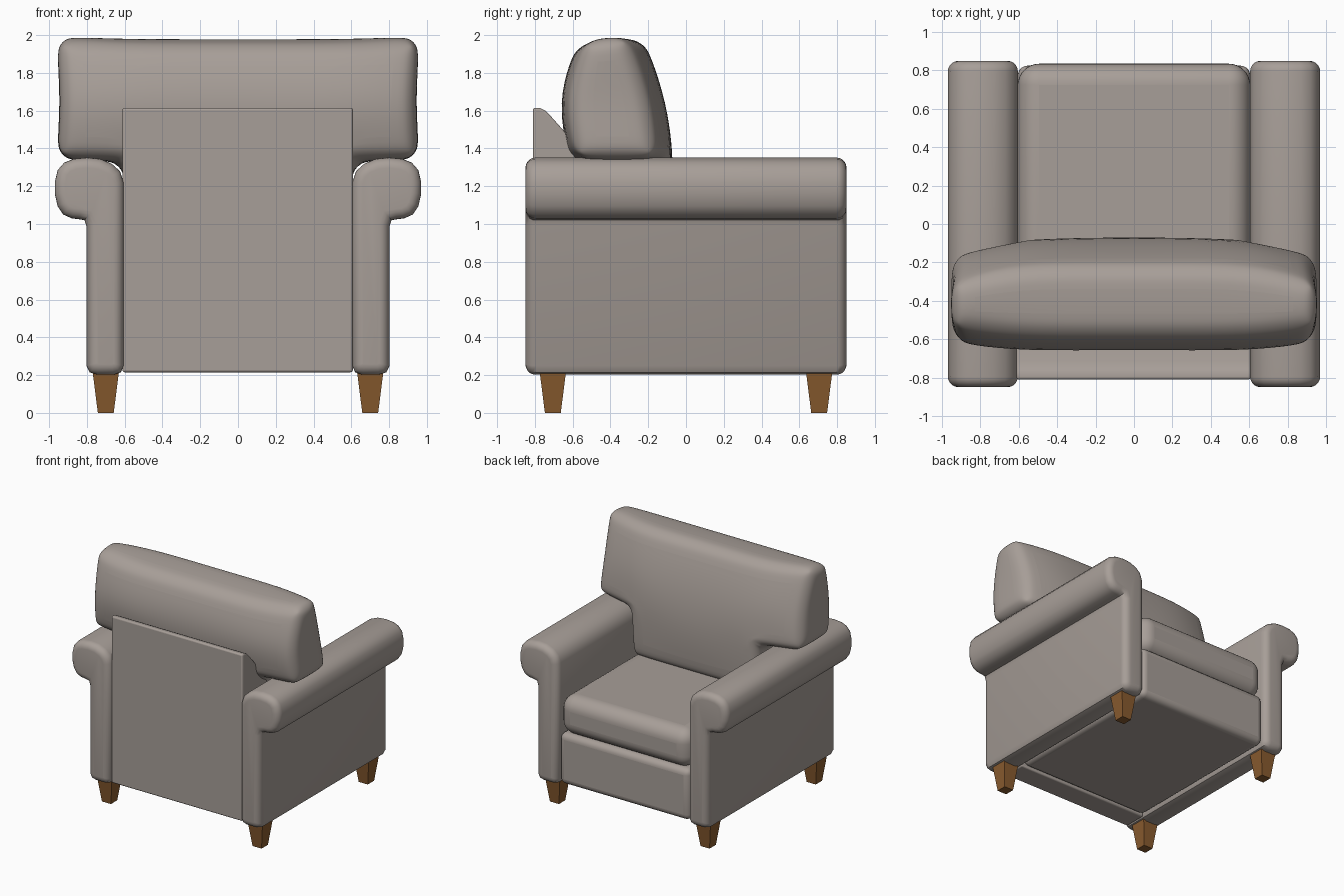
import bpy, bmesh, math

if "Cube" in bpy.data.objects:
    bpy.data.objects.remove(bpy.data.objects["Cube"])

def material(name, col):
    m = bpy.data.materials.new(name)
    m.diffuse_color = (*col, 1)
    m.use_nodes = True
    m.node_tree.nodes["Principled BSDF"].inputs["Base Color"].default_value = m.diffuse_color
    return m

FABRIC = material("taupe fabric", (0.39, 0.345, 0.315))
WOOD = material("brown wood", (0.25, 0.105, 0.028))

def finish(name, bm, mat, bevel=0, segments=4, subsurf=0, smooth=True):
    bmesh.ops.recalc_face_normals(bm, faces=bm.faces)
    me = bpy.data.meshes.new(name)
    bm.to_mesh(me)
    bm.free()
    me.materials.append(mat)
    ob = bpy.data.objects.new(name, me)
    bpy.context.collection.objects.link(ob)
    if bevel:
        b = ob.modifiers.new("soft edges", 'BEVEL')
        b.width, b.segments = bevel, segments
        b.limit_method, b.angle_limit = 'ANGLE', math.radians(40)
    if subsurf:
        s = ob.modifiers.new("smooth", 'SUBSURF')
        s.levels = s.render_levels = subsurf
    if smooth:
        bpy.ops.object.select_all(action='DESELECT')
        ob.select_set(True)
        bpy.context.view_layer.objects.active = ob
        bpy.ops.object.shade_smooth_by_angle(angle=math.radians(40))
    return ob

def prism(points, direction):
    """Extrude a flat outline of 3D points along a direction."""
    bm = bmesh.new()
    f = bm.faces.new([bm.verts.new(p) for p in points])
    r = bmesh.ops.extrude_face_region(bm, geom=[f])
    bmesh.ops.translate(bm, vec=direction,
                        verts=[v for v in r["geom"] if isinstance(v, bmesh.types.BMVert)])
    return bm

def block(x, y0, y1, z0, z1):
    return prism([(-x, y0, z0), (x, y0, z0), (x, y1, z0), (-x, y1, z0)], (0, 0, z1 - z0))

# Rolled arms: one profile, mirrored, with rounded ends
ARM = [(0.605, 0.25), (0.62, 0.215), (0.66, 0.202), (0.745, 0.202), (0.785, 0.215), (0.803, 0.25),
       (0.803, 0.99), (0.813, 1.02), (0.84, 1.025), (0.88, 1.03), (0.925, 1.05), (0.955, 1.095),
       (0.97, 1.16), (0.97, 1.22), (0.955, 1.285), (0.92, 1.325), (0.87, 1.345), (0.80, 1.352),
       (0.73, 1.345), (0.67, 1.32), (0.625, 1.28), (0.605, 1.22)]
for side, label in ((-1, "left"), (1, "right")):
    bm = prism([(side * x, -0.85, z) for x, z in ARM], (0, 1.70, 0))
    caps = [e for e in bm.edges if abs(e.verts[0].co.y - e.verts[1].co.y) < 0.01]
    bmesh.ops.bevel(bm, geom=caps, offset=0.055, segments=5, profile=0.5, affect='EDGES')
    finish(label + "_arm", bm, FABRIC)

# Wedge-shaped back board
BOARD = [(-0.81, 0.215), (-0.81, 1.615), (-0.775, 1.615), (-0.745, 1.60), (-0.715, 1.57),
         (-0.51, 1.34), (-0.40, 1.10), (-0.40, 0.60), (-0.62, 0.50), (-0.62, 0.215)]
finish("back_board", prism([(-0.612, y, z) for y, z in BOARD], (1.22, 0, 0)), FABRIC, 0.012, 3)

# Seat base and seat cushion
finish("seat_base", block(0.605, -0.62, 0.825, 0.215, 0.645), FABRIC, 0.05, 5)
finish("seat_cushion", block(0.605, -0.50, 0.835, 0.635, 0.96), FABRIC, 0.11, 8)

# T-shaped back cushion: a coarse cage whose ears rest on the arms
XS = [-0.965, -0.60, -0.2, 0.2, 0.60, 0.965]
ROWS = [(0.92, -0.42, -0.09), (1.335, -0.63, -0.06), (1.65, -0.675, -0.105), (2.0, -0.585, -0.22)]
bm = bmesh.new()
grid = {}

def vert(i, j, k):
    if (i, j, k) not in grid:
        x, (z, back, front) = XS[i], ROWS[j]
        ear = abs(x) > 0.9
        y = (front - 0.09 * ear) if k else (back + 0.04 * ear)
        if j == 3:
            z += 0.02 * ear - 0.01 - (0 if k else 0.03)
        if j == 2 and ear:
            x *= 0.975
        grid[i, j, k] = bm.verts.new((x, y, z))
    return grid[i, j, k]

cells = {(i, j) for i in range(5) for j in range(3) if j > 0 or 0 < i < 4}
for i, j in cells:
    ring = [(i, j), (i + 1, j), (i + 1, j + 1), (i, j + 1)]
    for k in (0, 1):
        bm.faces.new([vert(a, b, k) for a, b in ring])
    for n, near in enumerate([(i, j - 1), (i + 1, j), (i, j + 1), (i - 1, j)]):
        if near not in cells:
            a, b = ring[n], ring[(n + 1) % 4]
            bm.faces.new([vert(*a, 0), vert(*b, 0), vert(*b, 1), vert(*a, 1)])
finish("back_cushion", bm, FABRIC, 0.10, 3, 2)

# Tapered square legs
for sx, lx in ((-1, "left"), (1, "right")):
    for sy, ly in ((-1, "front"), (1, "back")):
        bm = bmesh.new()
        bmesh.ops.create_cube(bm, size=1)
        for v in bm.verts:
            top = v.co.z > 0
            r = 0.07 if top else 0.042
            v.co = (sx * 0.70 + math.copysign(r, v.co.x),
                    sy * 0.705 + math.copysign(r, v.co.y), 0.22 if top else 0)
        finish(f"{ly}_{lx}_leg", bm, WOOD, smooth=False)
